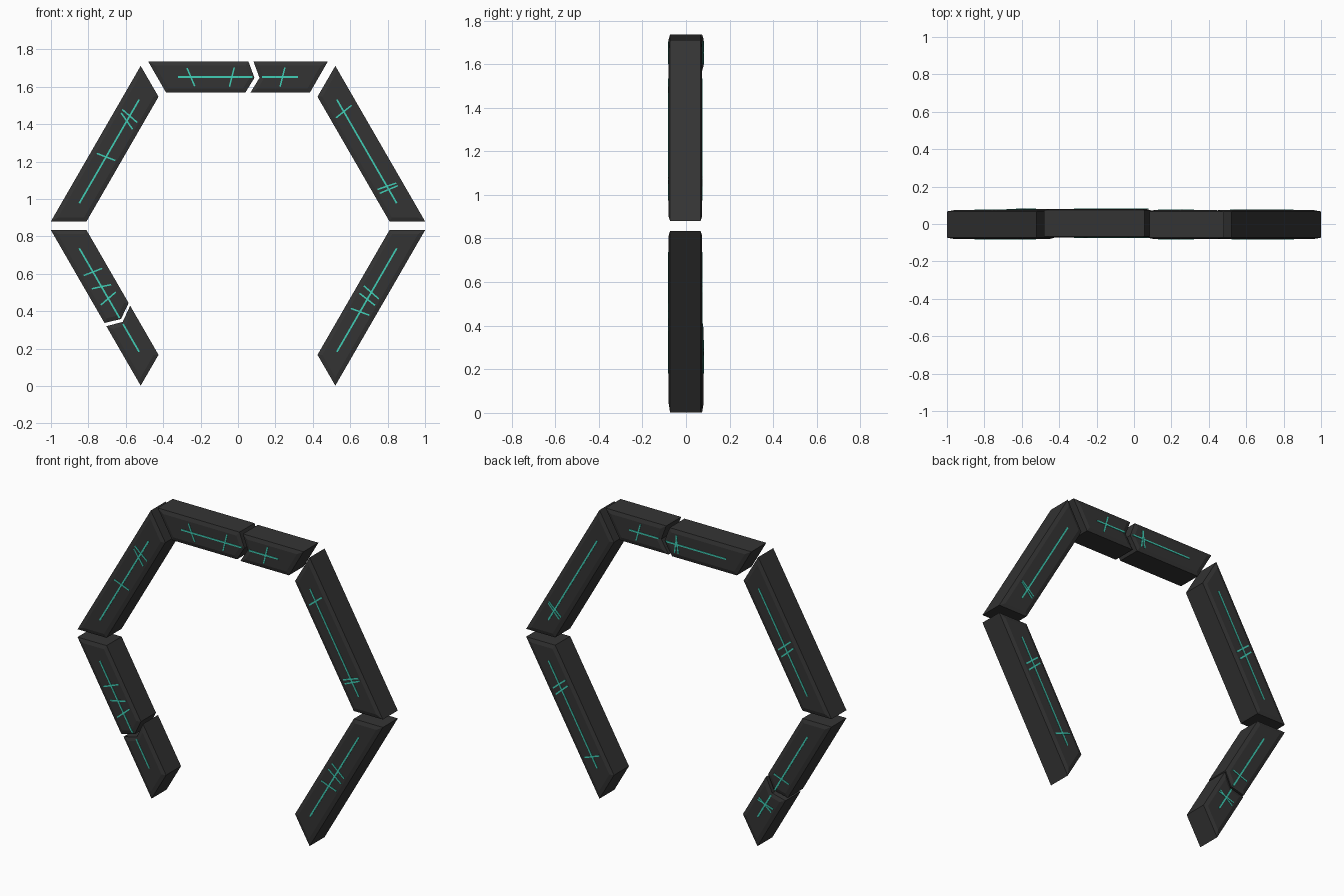
import bpy, bmesh, math
from mathutils import Vector

if "Cube" in bpy.data.objects:
    bpy.data.objects.remove(bpy.data.objects["Cube"])

CZ = 0.857                     # centre of the hexagonal ring
R_OUT, R_IN, R_MID = 0.878, 0.713, 0.795
U_OUT, U_IN = 0.48, 0.385      # half lengths of a mitred block
HALF, Y0 = 0.077, -0.003       # half depth, depth centre
CH_W, CH_D = 0.022, 0.007      # chamfer round the front and back faces


def material(name, col):
    m = bpy.data.materials.new(name)
    m.diffuse_color = (*col, 1)
    m.use_nodes = True
    m.node_tree.nodes["Principled BSDF"].inputs["Base Color"].default_value = m.diffuse_color
    return m


STONE = material("dark stone", (0.034, 0.034, 0.034))
TEAL = material("teal glow", (0.05, 0.62, 0.47))


def place(angle, u, r, y):
    """Ring coordinates (u clockwise along the side, r outward) to world."""
    a = math.radians(angle)
    return Vector((math.cos(a) * r + math.sin(a) * u, y,
                   CZ + math.sin(a) * r - math.cos(a) * u))


def prism(bm, angle, outline, ya, yb):
    """Extrude a (u, r) outline from ya to yb; return the two caps."""
    front = [bm.verts.new(place(angle, u, r, ya)) for u, r in outline]
    back = [bm.verts.new(place(angle, u, r, yb)) for u, r in outline]
    n = len(outline)
    for i in range(n):
        j = (i + 1) % n
        bm.faces.new((front[i], front[j], back[j], back[i]))
    return [bm.faces.new(front[::-1]), bm.faces.new(back)]


def finish(bm, name, mat):
    bmesh.ops.recalc_face_normals(bm, faces=bm.faces[:])
    me = bpy.data.meshes.new(name)
    bm.to_mesh(me)
    bm.free()
    me.materials.append(mat)
    ob = bpy.data.objects.new(name, me)
    bpy.context.collection.objects.link(ob)


def block(name, angle, outline, y):
    bm = bmesh.new()
    caps = prism(bm, angle, outline, y - HALF + CH_D, y + HALF - CH_D)
    bmesh.ops.recalc_face_normals(bm, faces=bm.faces[:])
    bmesh.ops.inset_individual(bm, faces=caps, thickness=CH_W, depth=CH_D,
                               use_even_offset=True)
    finish(bm, name, STONE)


def bar(bm, angle, u, r, tilt, length, width, y, side):
    """Thin glowing plate; tilt is measured from the outward direction."""
    t = math.radians(tilt)
    d, p = Vector((math.sin(t), math.cos(t))), Vector((math.cos(t), -math.sin(t)))
    c = Vector((u, r))
    pts = [c + d * (sx * length / 2) + p * (sy * width / 2)
           for sx, sy in ((-1, -1), (1, -1), (1, 1), (-1, 1))]
    prism(bm, angle, pts, y + side * (HALF - 0.002), y + side * (HALF + 0.0025))


def runes(name, angle, span, ticks_front, ticks_back, y):
    bm = bmesh.new()
    for side, ticks in ((-1, ticks_front), (1, ticks_back)):
        bar(bm, angle, sum(span) / 2, R_MID, 90, span[1] - span[0], 0.009, y, side)
        for u, tilt in ticks:
            bar(bm, angle, u, R_MID, tilt, 0.106, 0.008, y, side)
    finish(bm, name, TEAL)


START = [(-U_IN, R_IN), (-U_OUT, R_OUT)]   # mitred ends
END = [(U_OUT, R_OUT), (U_IN, R_IN)]

# whole blocks: angle, front ticks, back ticks as (u, tilt)
whole = {
    "upper_left": (150, [(.188, 25), (.219, 11), (-.034, -9)],
                   [(-.02, 10), (-.06, 12)]),
    "upper_right": (30, [(-.246, -9), (.215, 11), (.235, 7)],
                    [(.235, -12), (.25, -17)]),
    "lower_right": (-30, [(-.048, 11), (-.005, 8), (.072, -10)],
                    [(-.18, 10), (-.145, 12), (.25, -10)]),
}
for name, (ang, tf, tb) in whole.items():
    block(name + "_block", ang, START + END, Y0)
    runes(name + "_runes", ang, (-.32, .32), tf, tb, Y0)

# broken blocks: chevron crack splits them, one half slips back slightly
SLIP = Y0 + 0.007


def broken(name, ang, crack_a, crack_b, spans, ticks_a, ticks_b):
    rs = (R_OUT, R_MID - 0.004, R_IN)
    a, b = list(zip(crack_a, rs)), list(zip(crack_b, rs))
    block(name + "_block_first", ang, START + a, SLIP)
    block(name + "_block_second", ang, b[::-1] + END, Y0)
    runes(name + "_runes_first", ang, spans[0], *ticks_a, SLIP)
    runes(name + "_runes_second", ang, spans[1], *ticks_b, Y0)


broken("top", 90, (.056, .088, .04), (.083, .115, .067),
       ((-.32, .077), (.127, .32)),
       ([(-.252, -23), (-.033, 14)], [(.0, 8), (.01, -8)]),
       ([(.238, 14)], [(.26, -15)]))
broken("lower_left", 210, (-.113, -.137, -.082), (-.093, -.119, -.065),
       ((-.32, -.147), (-.11, .32)),
       ([], [(-.22, 12), (-.225, -10)]),
       ([(.174, 9), (.083, 18), (.01, -11)], [(-.02, 10)]))
